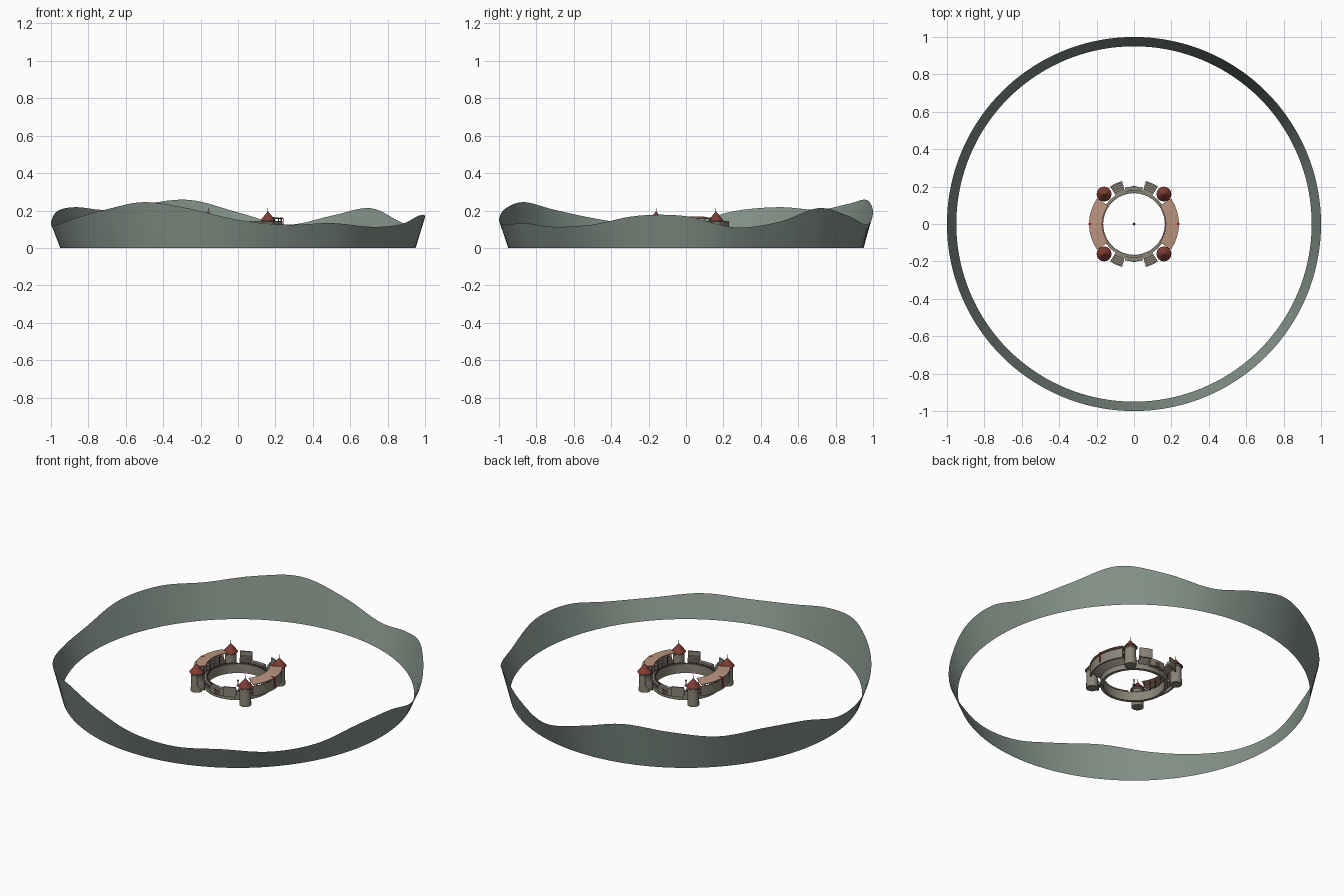
import bpy, bmesh
from math import sin, cos, pi, radians

cube = bpy.data.objects.get("Cube")
if cube:
    bpy.data.objects.remove(cube)


def material(name, r, g, b):
    m = bpy.data.materials.new(name)
    m.use_nodes = True
    m.diffuse_color = (r, g, b, 1)
    m.node_tree.nodes["Principled BSDF"].inputs["Base Color"].default_value = (r, g, b, 1)
    return m


HILL = material("misty green", 0.23, 0.29, 0.25)
STONE = material("stone", 0.26, 0.235, 0.19)
DARK = material("dark stone", 0.13, 0.12, 0.10)
CANOPY = material("tan canopy", 0.50, 0.30, 0.21)
ROOF = material("red tile", 0.21, 0.045, 0.033)
BANNER = material("banner red", 0.45, 0.04, 0.04)
WOOD = material("brown wood", 0.12, 0.07, 0.04)
STEEL = material("blue grey", 0.14, 0.16, 0.22)


def finish(name, bm, mat, smooth=None):
    bmesh.ops.recalc_face_normals(bm, faces=bm.faces)
    me = bpy.data.meshes.new(name)
    bm.to_mesh(me)
    bm.free()
    me.materials.append(mat)
    ob = bpy.data.objects.new(name, me)
    bpy.context.collection.objects.link(ob)
    if smooth:
        bpy.context.view_layer.objects.active = ob
        ob.select_set(True)
        bpy.ops.object.shade_smooth_by_angle(angle=radians(smooth))
        ob.select_set(False)
    return ob


def sweep(bm, profile, start, end, steps):
    """Sweep a closed (radius, z) profile around z between two angles in degrees."""
    full = end - start >= 360
    rings = []
    for i in range(steps if full else steps + 1):
        a = radians(start + (end - start) * i / steps)
        rings.append([bm.verts.new((r * cos(a), r * sin(a), z)) for r, z in profile])
    n = len(profile)
    for i in range(steps):
        p, q = rings[i], rings[(i + 1) % len(rings)]
        for k in range(n):
            bm.faces.new((p[k], q[k], q[(k + 1) % n], p[(k + 1) % n]))
    if not full:
        bm.faces.new(rings[0])
        bm.faces.new(rings[-1][::-1])


def box_profile(r0, r1, z0, z1):
    return [(r0, z0), (r1, z0), (r1, z1), (r0, z1)]


def lathe(bm, x, y, profile, sides):
    """Turn a profile that starts and ends near the axis."""
    rings = [[bm.verts.new((x + r * cos(2 * pi * i / sides), y + r * sin(2 * pi * i / sides), z))
              for i in range(sides)] for r, z in profile]
    for p, q in zip(rings, rings[1:]):
        for i in range(sides):
            j = (i + 1) % sides
            bm.faces.new((p[i], p[j], q[j], q[i]))
    bm.faces.new(rings[0][::-1])
    bm.faces.new(rings[-1])


# Surrounding hills: one flared sheet with a rolling crest, heights every 15 degrees
CREST = [.17, .11, .14, .213, .172, .125, .19, .257, .235, .204, .218, .197,
         .13, .125, .16, .205, .245, .21, .15, .124, .133, .113, .125, .172]


def crest(t):
    i = int(t)
    f = t - i
    a, b, c, d = (CREST[(i + k) % 24] for k in (-1, 0, 1, 2))
    return b + f * (c - a + f * (2 * a - 5 * b + 4 * c - d + f * (3 * (b - c) + d - a))) / 2


bm = bmesh.new()
N = 144
foot, top = [], []
for i in range(N):
    a = 2 * pi * i / N
    foot.append(bm.verts.new((.95 * cos(a), .95 * sin(a), 0)))
    top.append(bm.verts.new((cos(a), sin(a), crest(24 * i / N))))
for i in range(N):
    j = (i + 1) % N
    bm.faces.new((foot[i], foot[j], top[j], top[i]))
finish("hill_ring", bm, HILL, 60)

# Arena wall with a lower footing and small battlements
bm = bmesh.new()
sweep(bm, box_profile(.165, .182, .045, .098), 0, 360, 64)
finish("arena_wall", bm, STONE)
bm = bmesh.new()
for i in range(72):
    sweep(bm, box_profile(.164, .171, .098, .106), i * 5, i * 5 + 2.5, 1)
finish("arena_battlements", bm, DARK)

# Tiered seating, a hollow stepped shell with a back wall
TIERS = 4
steps = []
for k in range(TIERS):
    r, z = .181 + k * .012, .09 + k * .01
    steps += [(r, z), (r + .012, z)]
seat_profile = steps + [(.229, .145), (.238, .145), (.238, .088), (.229, .088), (.229, .108), (.181, .075)]
SIDES = {"left": 0, "right": 180}
for side, mid in SIDES.items():
    bm = bmesh.new()
    sweep(bm, seat_profile, mid - 35, mid + 35, 20)
    finish(side + "_grandstand", bm, STONE)

    # Sloping canopy on posts
    bm = bmesh.new()
    sweep(bm, [(.17, .163), (.24, .155), (.24, .159), (.17, .167)], mid - 35, mid + 35, 20)
    finish(side + "_canopy", bm, CANOPY)
    bm = bmesh.new()
    for k in range(7):
        a = radians(mid - 33 + 11 * k)
        for r, z in ((.184, .09), (.233, .14)):
            lathe(bm, r * cos(a), r * sin(a), [(.002, z), (.002, .162 if r < .2 else .156)], 6)
    finish(side + "_canopy_posts", bm, WOOD)

    # Narrow banner on the middle of the canopy and the back wall
    bm = bmesh.new()
    sweep(bm, [(.222, .158), (.241, .154), (.241, .10), (.243, .10), (.243, .161), (.222, .163)],
          mid - 1, mid + 1, 1)
    finish(side + "_banner", bm, BANNER)

# Open seating blocks and low gate passages at front and back
for end, mid in (("back", 90), ("front", 270)):
    bm = bmesh.new()
    for s in (-1, 1):
        c = mid + s * 24
        sweep(bm, seat_profile, c - 8.5, c + 8.5, 5)
    finish(end + "_seating", bm, STONE)
    bm = bmesh.new()
    sweep(bm, box_profile(.178, .2, .07, .112), mid - 14, mid + 14, 8)
    finish(end + "_gate", bm, STONE)
    bm = bmesh.new()
    sweep(bm, box_profile(.199, .202, .07, .1), mid - 5, mid + 5, 4)
    finish(end + "_gate_door", bm, WOOD)

# Corner towers with collars, cone roofs and finials
for ny, y in (("back", .16), ("front", -.16)):
    for nx, x in (("left", .16), ("right", -.16)):
        tag = ny + "_" + nx
        bm = bmesh.new()
        lathe(bm, x, y, [(.033, .038), (.031, .138), (.035, .142), (.035, .15)], 16)
        finish(tag + "_tower", bm, STONE, 30)
        bm = bmesh.new()
        lathe(bm, x, y, [(.04, .148), (.002, .194)], 16)
        finish(tag + "_tower_roof", bm, ROOF, 30)
        bm = bmesh.new()
        lathe(bm, x, y, [(.0015, .19), (.001, .214)], 6)
        finish(tag + "_finial", bm, WOOD)

# Small post in the middle of the arena
bm = bmesh.new()
lathe(bm, 0, 0, [(.008, .045), (.008, .05), (.003, .052), (.003, .075), (.006, .078), (.002, .084)], 8)
finish("centre_post", bm, STEEL)
